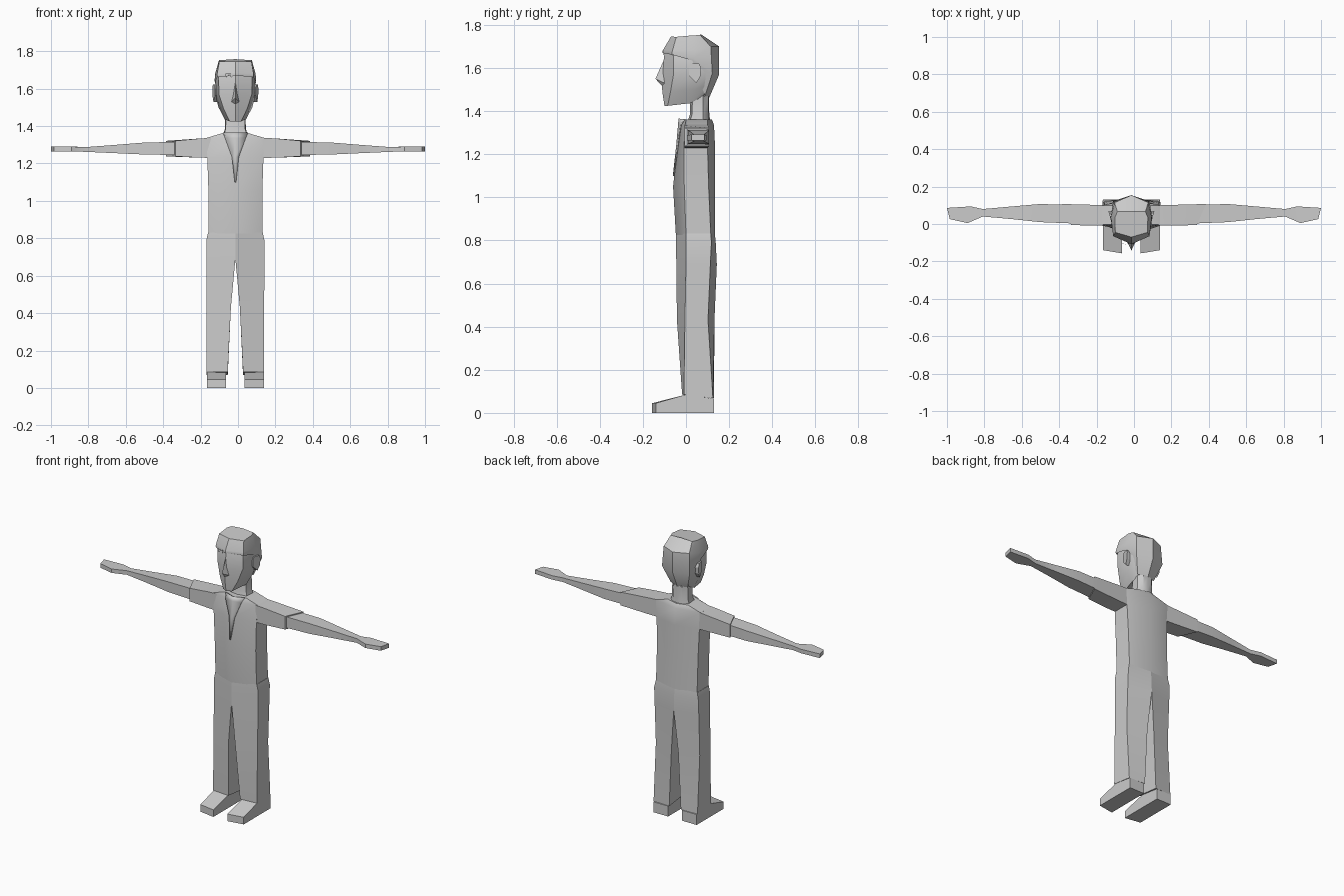
import bpy, bmesh, math

CX = -0.014          # body centre line
grey = bpy.data.materials.new("plain grey")
grey.diffuse_color = (0.6, 0.6, 0.6, 1)


def make(name, verts, faces, angle=30, cx=CX):
    bm = bmesh.new()
    vs = [bm.verts.new((x + cx, y, z)) for x, y, z in verts]
    for f in faces:
        bm.faces.new([vs[i] for i in f])
    bmesh.ops.recalc_face_normals(bm, faces=bm.faces)
    me = bpy.data.meshes.new(name)
    bm.to_mesh(me)
    bm.free()
    me.materials.append(grey)
    ob = bpy.data.objects.new(name, me)
    bpy.context.collection.objects.link(ob)
    bpy.ops.object.select_all(action='DESELECT')
    ob.select_set(True)
    bpy.context.view_layer.objects.active = ob
    bpy.ops.object.shade_smooth_by_angle(angle=math.radians(angle))
    return ob


def loft(name, rings, angle=30, cx=CX, start=True, end=True):
    """Skin a list of closed rings that share a point count."""
    n, m = len(rings[0]), len(rings)
    faces = [(r * n + i, r * n + (i + 1) % n, (r + 1) * n + (i + 1) % n, (r + 1) * n + i)
             for r in range(m - 1) for i in range(n)]
    if start:
        faces.append(tuple(range(n)))
    if end:
        faces.append(tuple((m - 1) * n + i for i in range(n)))
    return make(name, [p for r in rings for p in r], faces, angle, cx)


def sym(half):
    """Complete a ring from its +x half (first and last points on the centre)."""
    return half + [(-x, y, z) for x, y, z in half[-2:0:-1]]


# Shirt body: height, half width, front centre, front corner, back corner, back centre
torso = [(0.825, .144, -.047, 0, .115, .135), (1.05, .144, -.06, -.008, .105, .135),
         (1.23, .150, -.04, -.010, .10, .135), (1.336, .158, -.03, -.003, .10, .13),
         (1.362, .070, -.028, 0, .10, .12)]
loft("shirt", [sym([(0, f, z), (w, fc, z), (w, bc, z), (0, b, z)])
               for z, w, f, fc, bc, b in torso], 40)

# Open collar: thin V plate laid on the chest
rows = [(1.10, .003, -.054, .001), (1.235, .018, -.039, .004),
        (1.336, .055, -.03, .010), (1.364, .066, -.028, .027)]
vv, ff = [], []
for z, w, y, dy in rows:
    vv += [(-w, y + dy - .004, z), (0, y - .004, z), (w, y + dy - .004, z)]
for r in range(3):
    for c in range(2):
        a = r * 3 + c
        ff.append((a, a + 1, a + 4, a + 3))
collar = make("collar_opening", vv, ff)
solid = collar.modifiers.new("thickness", 'SOLIDIFY')
solid.thickness = .006
solid.offset = 0

# Trouser legs: height front, height back, inner x, outer x, then y of the
# front inner, front outer, back outer and back inner corners
leg = [(.085, .068, .041, .154, -.018, -.010, .125, .13),
       (.43, .43, .024, .154, -.042, -.005, .102, .132),
       (.69, .69, 0, .155, -.045, 0, .113, .143),
       (.79, .79, 0, .155, -.046, 0, .118, .138),
       (.832, .832, 0, .146, -.046, 0, .115, .134)]
# Shoe profile in y and z
shoe = [(-.157, 0), (-.157, .045), (0, .085), (.13, .066), (.13, 0)]
for s, side in ((1, "left"), (-1, "right")):
    loft(side + "_trouser_leg", [[(s * i, fi, zf), (s * o, fo, zf), (s * o, bo, zb), (s * i, bi, zb)]
                                 for zf, zb, i, o, fi, fo, bo, bi in leg], 35)
    loft(side + "_shoe", [[(s * .049, y, z) for y, z in shoe],
                          [(s * .152, max(y, -.14), z) for y, z in shoe]], 20)

# Arms: x front, x back, y front, y back, z bottom, z top
sleeve = [(.13, .13, -.008, .10, 1.23, 1.338), (.20, .20, -.008, .102, 1.231, 1.334),
          (.335, .385, -.006, .107, 1.238, 1.321)]
forearm = [(.30, .30, .002, .10, 1.245, 1.316), (.50, .50, .010, .107, 1.248, 1.312),
           (.65, .65, .026, .094, 1.255, 1.300), (.808, .808, .040, .080, 1.262, 1.288),
           (.89, .873, .005, .094, 1.265, 1.290), (.985, 1.0, .026, .086, 1.265, 1.291)]
for s, side in ((1, "left"), (-1, "right")):
    for part, data in (("sleeve", sleeve), ("forearm_and_hand", forearm)):
        loft(side + "_" + part, [[(s * xf, f, b), (s * xf, f, t), (s * xb, k, t), (s * xb, k, b)]
                                 for xf, xb, f, k, b, t in data], 30, 0)

# Neck
loft("neck", [sym([(0, .02 - g, z), (.05 + g, .03 - g, z), (.054 + g, .08, z),
                   (.03 + g, .104, z), (0, .107 + g / 2, z)])
              for z, g in ((1.34, .016), (1.385, .002), (1.47, 0))], 35)

# Head under the hair
head = [[(0, -.10, 1.425), (.03, -.085, 1.425), (.058, .02, 1.437), (.05, .08, 1.47), (0, .10, 1.475)],
        [(0, -.11, 1.49), (.062, -.072, 1.49), (.09, .035, 1.50), (.07, .10, 1.52), (0, .12, 1.52)],
        [(0, -.112, 1.57), (.088, -.058, 1.57), (.110, .04, 1.575), (.088, .115, 1.58), (0, .145, 1.58)],
        [(0, -.10, 1.665), (.09, -.058, 1.665), (.103, .03, 1.67), (.088, .112, 1.67), (0, .145, 1.67)],
        [(0, -.07, 1.73), (.07, -.045, 1.73), (.075, .03, 1.73), (.06, .08, 1.73), (0, .09, 1.73)]]
loft("head", [sym(r) for r in head], 40)

# Nose
make("nose", [(0, -.142, 1.55), (0, -.104, 1.635), (.02, -.099, 1.53),
              (0, -.108, 1.515), (-.02, -.099, 1.53)],
     [(0, 1, 2), (0, 2, 3), (0, 3, 4), (0, 4, 1)], 10)

# Hair: a cap that drops to the nape
hair = [[(0, -.108, 1.67), (.096, -.065, 1.662), (.110, .03, 1.635), (.060, .088, 1.47), (0, .108, 1.463)],
        [(0, -.108, 1.675), (.097, -.065, 1.67), (.111, .035, 1.645), (.097, .122, 1.575), (0, .154, 1.57)],
        [(0, -.106, 1.685), (.097, -.063, 1.68), (.108, .04, 1.68), (.090, .115, 1.70), (0, .154, 1.70)],
        [(0, -.070, 1.746), (.086, -.045, 1.745), (.088, .035, 1.752), (.075, .066, 1.753), (0, .068, 1.758)]]
loft("hair", [sym(r) for r in hair], 35, start=False)

# Fringe points on the hairline
for x in (-.038, -.012):
    make("fringe_point", [(x - .016, -.103, 1.682), (x + .012, -.109, 1.682), (x - .012, -.105, 1.658)],
         [(0, 1, 2)])

# Ears
ear = [(.022, 1.622), (.060, 1.622), (.070, 1.60), (.066, 1.56), (.048, 1.53), (.014, 1.565), (.014, 1.60)]
for s, side in ((1, "left"), (-1, "right")):
    loft(side + "_ear", [[(s * .095, y, z) for y, z in ear],
                         [(s * (.108 + (y - .014) * .27), y, z) for y, z in ear]], 20)
